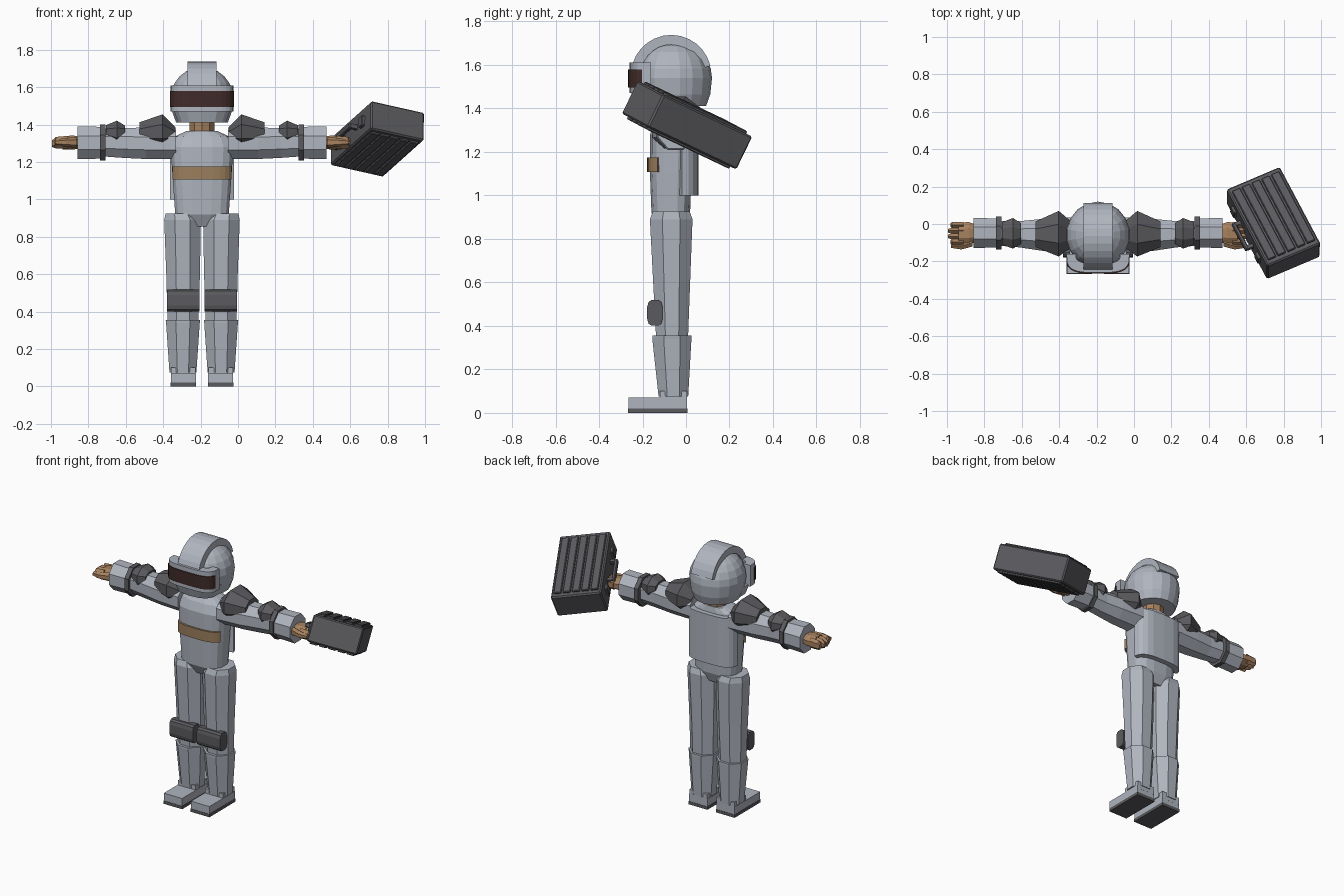
import bpy, bmesh
from math import sin, cos, pi, radians, copysign
from mathutils import Vector, Matrix

old = bpy.data.objects.get("Cube")
if old:
    bpy.data.objects.remove(old)

MID = -0.1925   # x of the figure's mirror plane


def material(name, rgb):
    m = bpy.data.materials.new(name)
    m.use_nodes = True
    m.diffuse_color = (*rgb, 1)
    bsdf = m.node_tree.nodes["Principled BSDF"]
    bsdf.inputs["Base Color"].default_value = (*rgb, 1)
    bsdf.inputs["Roughness"].default_value = 0.7
    return m


armour = material("pale_grey", (0.43, 0.46, 0.52))
dark = material("dark_grey", (0.105, 0.105, 0.115))
skin = material("tan", (0.38, 0.22, 0.115))
belt_brown = material("belt_brown", (0.33, 0.21, 0.11))
glass = material("visor_brown", (0.05, 0.024, 0.022))


def finish(name, bm, mat, matrix=None):
    if matrix:
        bm.transform(matrix)
    bmesh.ops.recalc_face_normals(bm, faces=bm.faces)
    mesh = bpy.data.meshes.new(name)
    bm.to_mesh(mesh)
    bm.free()
    mesh.materials.append(mat)
    ob = bpy.data.objects.new(name, mesh)
    bpy.context.collection.objects.link(ob)
    return ob


def oval(angle, ra, rb, p):
    """Point on a rounded box outline; p = 2 is an ellipse."""
    c, s = cos(angle), sin(angle)
    return (ra * copysign(abs(c) ** (2 / p), c), rb * copysign(abs(s) ** (2 / p), s))


def skin_rings(bm, rings, closed=False):
    n = len(rings[0])
    pairs = list(zip(rings, rings[1:]))
    if closed:
        pairs.append((rings[-1], rings[0]))
    for r0, r1 in pairs:
        for i in range(n):
            j = (i + 1) % n
            bm.faces.new((r0[i], r0[j], r1[j], r1[i]))
    if not closed:
        bm.faces.new(rings[0])
        bm.faces.new(rings[-1])


def loft(name, axis, sections, sides, mat, p=2, side=1):
    """Sections are (position, centre a, centre b, half a, half b).
    Axis z runs up with a=x, b=y; axis x runs sideways with a=y, b=z."""
    bm = bmesh.new()
    rings = []
    k = 1 / cos(pi / sides) if p == 2 else 1
    for t, ca, cb, ha, hb in sections:
        ring = []
        for i in range(sides):
            a, b = oval((i + 0.5) * 2 * pi / sides, ha * k, hb * k, p)
            if axis == "z":
                co = (MID + side * (ca + a), cb + b, t)
            else:
                co = (MID + side * t, ca + a, cb + b)
            ring.append(bm.verts.new(co))
        rings.append(ring)
    skin_rings(bm, rings)
    return finish(name, bm, mat)


def band(name, plane, centre, radii, thick, span, angles, steps, mat, p=2):
    """Curved plate: an arc in the xy or yz plane, swept across span."""
    bm = bmesh.new()
    rings = []
    for i in range(steps + 1):
        t = radians(angles[0] + (angles[1] - angles[0]) * i / steps)
        ring = []
        for inset, s in ((0, 0), (0, 1), (thick, 1), (thick, 0)):
            a, b = oval(t, radii[0] - inset, radii[1] - inset, p)
            a, b = a + centre[0], b + centre[1]
            co = (a, b, span[s]) if plane == "xy" else (span[s], a, b)
            ring.append(bm.verts.new(co))
        rings.append(ring)
    skin_rings(bm, rings)
    return finish(name, bm, mat)


def box(name, centre, size, mat, matrix=None, bevel=0):
    bm = bmesh.new()
    bmesh.ops.create_cube(bm, size=1)
    bm.transform(Matrix.Translation(centre) @ Matrix.Diagonal((*size, 1)))
    if bevel:
        bmesh.ops.bevel(bm, geom=bm.edges[:], offset=bevel, segments=1, affect="EDGES")
    return finish(name, bm, mat, matrix)


# Torso, neck and the plates wrapped round the body
loft("torso", "z", [(0.855, 0, -0.065, 0.085, 0.06), (0.92, 0, -0.07, 0.145, 0.09),
                    (1.1, 0, -0.07, 0.158, 0.097), (1.28, 0, -0.067, 0.17, 0.1),
                    (1.335, 0, -0.06, 0.15, 0.085), (1.365, 0, -0.05, 0.085, 0.07)],
     16, armour, p=3)
loft("neck", "z", [(1.34, 0, -0.05, 0.065, 0.065), (1.44, 0, -0.05, 0.068, 0.068)], 10, skin)
band("belt", "xy", (MID, -0.07), (0.168, 0.109), 0.03, (1.107, 1.175), (205, 335), 10, belt_brown, 3)
band("back_plate", "xy", (MID, -0.07), (0.174, 0.127), 0.04, (1.0, 1.325), (12, 168), 10, armour, 3.5)

# Helmet dome built from latitude rings, with an open-bottomed jaw shape
dome = [(1.41, 0, -0.052, 0.138, 0.142), (1.465, 0, -0.056, 0.158, 0.165)]
for deg in range(0, 90, 15):
    f = cos(radians(deg))
    dome.append((1.54 + 0.168 * sin(radians(deg)), 0, -0.058, 0.168 * f, 0.175 * f))
dome.append((1.708, 0, -0.058, 0.012, 0.012))
loft("helmet", "z", dome, 18, armour)
band("helmet_crest", "yz", (-0.068, 1.55), (0.186, 0.188), 0.045,
     (MID - 0.078, MID + 0.078), (14, 164), 12, armour)
band("visor_frame", "xy", (MID, -0.16), (0.168, 0.1), 0.05, (1.47, 1.61), (180, 360), 14, armour, 3.5)
band("visor", "xy", (MID, -0.16), (0.172, 0.106), 0.009, (1.495, 1.58), (192, 348), 12, glass, 3.5)
loft("jaw_guard", "z", [(1.41, 0, -0.13, 0.13, 0.1), (1.48, 0, -0.145, 0.155, 0.108)], 14, armour, p=2.6)

# Limbs, made once for each side
for label, s in (("left", 1), ("right", -1)):
    def limb(part, axis, sections, sides, mat, p=2):
        loft(label + "_" + part, axis, sections, sides, mat, p, s)

    # Arm and its pads
    limb("arm", "x", [(0.14, -0.06, 1.3, 0.095, 0.085), (0.3, -0.058, 1.3, 0.085, 0.084),
                      (0.42, -0.055, 1.302, 0.07, 0.08), (0.53, -0.05, 1.305, 0.066, 0.075)], 8, armour)
    limb("shoulder_pad", "x", [(0.145, -0.055, 1.345, 0.07, 0.045), (0.21, -0.052, 1.363, 0.122, 0.092),
                               (0.335, -0.055, 1.352, 0.068, 0.06)], 8, dark)
    limb("elbow_pad", "x", [(0.412, -0.05, 1.365, 0.055, 0.03), (0.455, -0.05, 1.355, 0.082, 0.066),
                            (0.512, -0.05, 1.362, 0.06, 0.035)], 8, dark)
    limb("wrist_band", "x", [(0.517, -0.048, 1.305, 0.088, 0.096), (0.546, -0.048, 1.305, 0.088, 0.096)], 8, dark)
    limb("cuff", "x", [(0.545, -0.048, 1.303, 0.078, 0.085), (0.665, -0.048, 1.303, 0.08, 0.088)], 8, armour)

    # Hand with four fingers and a thumb
    limb("palm", "x", [(0.65, -0.05, 1.304, 0.045, 0.03), (0.69, -0.05, 1.304, 0.06, 0.038),
                       (0.745, -0.05, 1.302, 0.058, 0.035)], 8, skin)
    for i in range(4):
        y = -0.006 - 0.03 * i
        tip = 0.807 - 0.012 * abs(i - 1.5)
        limb("finger_%d" % (i + 1), "x", [(0.72, y, 1.305, 0.017, 0.03), (0.78, y, 1.303, 0.016, 0.027),
                                          (tip, y, 1.298, 0.01, 0.016)], 6, skin)
    limb("thumb", "x", [(0.67, -0.1, 1.305, 0.02, 0.025), (0.73, -0.118, 1.305, 0.018, 0.02),
                        (0.785, -0.118, 1.305, 0.01, 0.012)], 6, skin)

    # Leg, knee pad and boot
    limb("leg", "z", [(0.335, 0.102, -0.064, 0.082, 0.073), (0.6, 0.101, -0.066, 0.09, 0.085),
                      (0.89, 0.104, -0.068, 0.098, 0.098), (0.925, 0.112, -0.068, 0.083, 0.085)], 8, armour)
    limb("knee_pad", "x", [(0.014, -0.143, 0.46, 0.036, 0.06), (0.186, -0.143, 0.46, 0.036, 0.06)], 12, dark, 3.5)
    limb("boot_shaft", "z", [(0.075, 0.102, -0.058, 0.072, 0.068), (0.34, 0.102, -0.065, 0.09, 0.09),
                             (0.355, 0.102, -0.065, 0.092, 0.09)], 8, armour)
    x = MID + s * 0.1
    box(label + "_foot", (x, -0.13, 0.044), (0.134, 0.268, 0.052), armour)
    box(label + "_ankle", (x, -0.058, 0.075), (0.13, 0.125, 0.05), armour)
    box(label + "_sole", (x, -0.13, 0.01), (0.138, 0.272, 0.02), dark)

# Carrying case, in its own tilted frame: width, length, thickness
u = Vector((0.29, 0.123, -0.065)).normalized()
w = u.cross(Vector((0.22, -0.42, 0.2))).normalized()
v = w.cross(u)
tilt = Matrix((u, v, w)).transposed().to_4x4()
frame = Matrix.Translation((0.745, 0.005, 1.323)) @ tilt
box("case_body", (0, 0, 0), (0.315, 0.505, 0.168), dark, frame, 0.008)
for face, z in (("top", -0.086), ("bottom", 0.086)):
    for i in range(5):
        box("case_%s_rib_%d" % (face, i + 1), ((i - 2) * 0.058, 0, z), (0.047, 0.45, 0.02), dark, frame, 0.004)
for i, y in enumerate((-0.15, 0.15)):
    box("case_latch_%d" % (i + 1), (-0.162, y, 0), (0.025, 0.045, 0.06), dark, frame, 0.004)
    box("case_handle_post_%d" % (i + 1), (-0.172, y * 0.5, 0), (0.04, 0.02, 0.025), dark, frame)
box("case_handle_grip", (-0.195, 0, 0), (0.022, 0.17, 0.028), dark, frame, 0.005)
